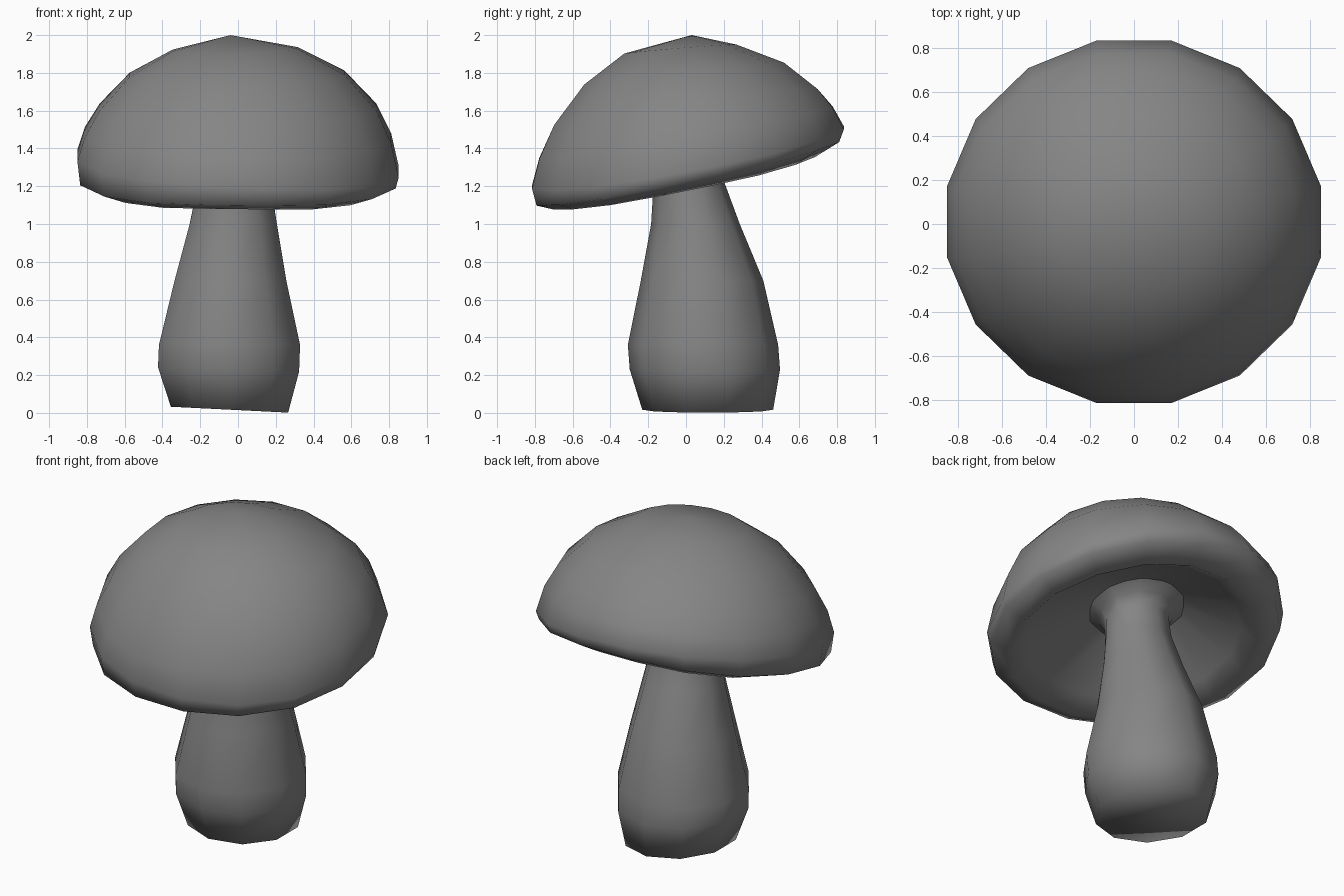
import bpy, bmesh
from math import sin, cos, pi

grey = bpy.data.materials.new("dark_grey")
grey.diffuse_color = (0.235, 0.235, 0.235, 1)


def loft(name, rings, sides, fit, apex=None, close_start=False):
    """Skin tilted rings: (cx, cy, cz, rx, ry, slope_x, slope_y, bow)."""
    bm = bmesh.new()
    loops = []
    for cx, cy, cz, rx, ry, sx, sy, bow in rings:
        loop = []
        for i in range(sides):
            a = 2 * pi * (i + 0.5) / sides
            x, y = rx * fit * cos(a), ry * fit * sin(a)
            z = cz + sx * x + sy * y + bow * sin(a) ** 4
            loop.append(bm.verts.new((cx + x, cy + y, z)))
        loops.append(loop)
    for lo, hi in zip(loops, loops[1:]):
        for i in range(sides):
            j = (i + 1) % sides
            bm.faces.new((lo[i], lo[j], hi[j], hi[i]))
    if close_start:
        bm.faces.new(loops[0][::-1])
    if apex:
        tip = bm.verts.new(apex)
        for i in range(sides):
            bm.faces.new((loops[-1][i], loops[-1][(i + 1) % sides], tip))
    mesh = bpy.data.meshes.new(name)
    bm.to_mesh(mesh)
    bm.free()
    for p in mesh.polygons:
        p.use_smooth = True
    mesh.materials.append(grey)
    obj = bpy.data.objects.new(name, mesh)
    bpy.context.collection.objects.link(obj)
    return obj


# Tilted cap: hollow underside, rolled and slightly bowed rim, then dome
loft("cap", [
    (-0.02, 0.00, 1.45, 0.23, 0.23, 0, 0.18, 0),
    (0.00, 0.00, 1.25, 0.62, 0.60, -0.01, 0.20, 0.03),
    (0.00, -0.01, 1.18, 0.71, 0.70, -0.01, 0.20, 0.04),
    (0.00, 0.01, 1.23, 0.845, 0.81, -0.01, 0.21, 0.04),
    (0.00, 0.01, 1.32, 0.86, 0.835, -0.05, 0.19, 0.035),
    (0.00, 0.00, 1.47, 0.82, 0.785, -0.02, 0.175, 0.015),
    (0.00, 0.00, 1.62, 0.74, 0.705, 0, 0.135, 0),
    (-0.005, -0.01, 1.795, 0.575, 0.535, 0.01, 0.11, 0),
    (-0.015, -0.03, 1.925, 0.335, 0.30, 0.02, 0.08, 0),
], 16, 1.008, apex=(-0.04, 0.03, 2.0))

# Leaning stem with a bulbous foot and a flare into the cap
loft("stem", [
    (-0.045, 0.115, 0.017, 0.32, 0.34, -0.05, 0, 0),
    (-0.05, 0.10, 0.23, 0.385, 0.39, -0.03, 0, 0),
    (-0.045, 0.09, 0.36, 0.385, 0.39, 0, 0, 0),
    (-0.04, 0.085, 0.70, 0.305, 0.318, 0, 0, 0),
    (-0.025, 0.05, 1.00, 0.238, 0.23, 0, 0, 0),
    (-0.02, 0.015, 1.20, 0.20, 0.185, 0, 0.1, 0),
    (-0.02, 0.00, 1.33, 0.19, 0.18, 0, 0.17, 0),
    (-0.02, 0.00, 1.39, 0.215, 0.215, 0, 0.18, 0),
    (-0.02, 0.00, 1.43, 0.28, 0.28, 0, 0.18, 0),
], 10, 1.02, close_start=True)
